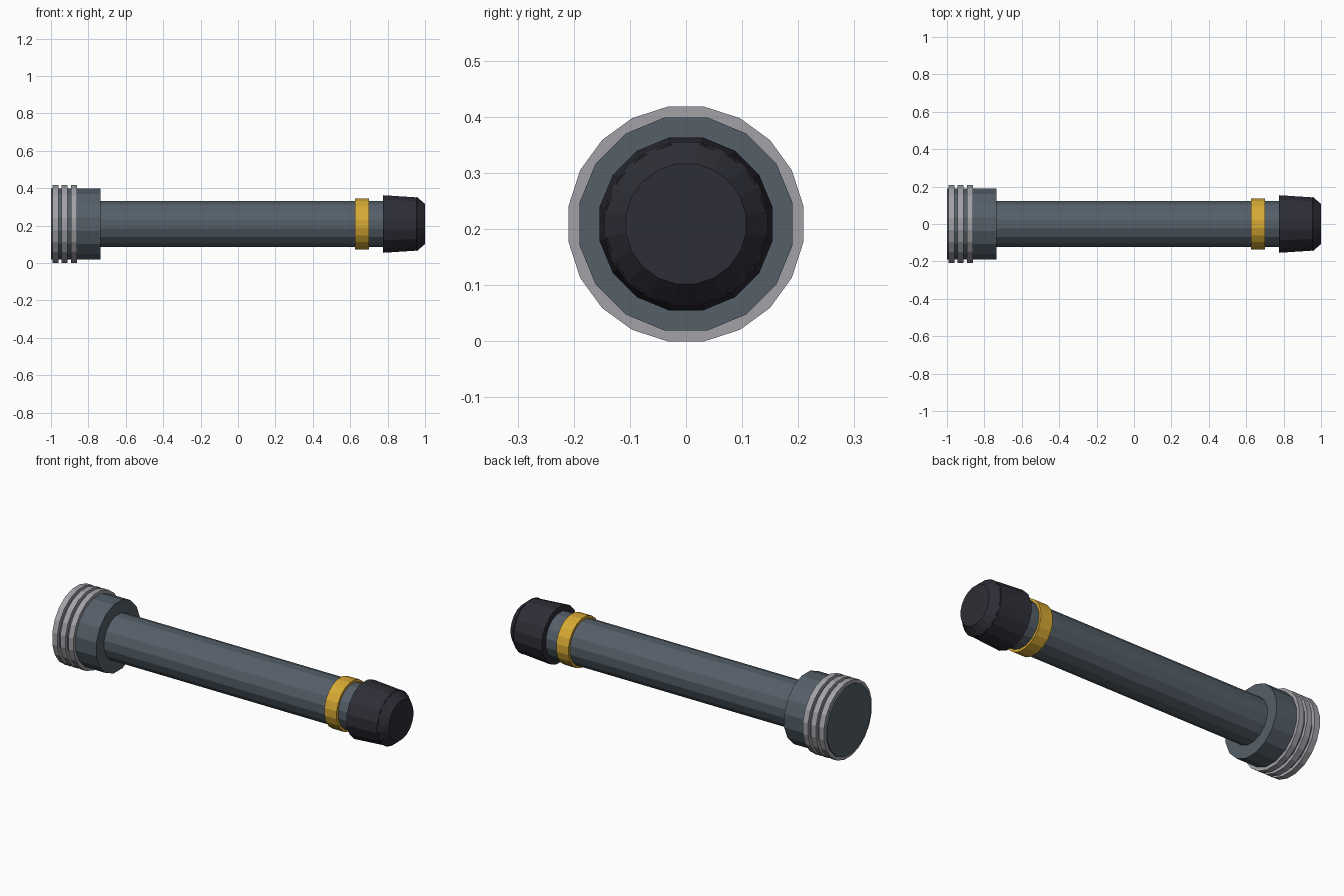
import bpy
import math
from mathutils import Matrix

if "Cube" in bpy.data.objects:
    bpy.data.objects.remove(bpy.data.objects["Cube"])

AXIS_HEIGHT = 0.209


def material(name, color):
    mat = bpy.data.materials.new(name)
    mat.use_nodes = True
    mat.diffuse_color = color
    bsdf = next(n for n in mat.node_tree.nodes if n.type == 'BSDF_PRINCIPLED')
    bsdf.inputs["Base Color"].default_value = color
    return mat


slate = material("slate grey", (0.09, 0.115, 0.14, 1))
steel = material("light steel", (0.36, 0.36, 0.39, 1))
gold = material("gold", (0.68, 0.40, 0.035, 1))
black = material("dark rubber", (0.027, 0.027, 0.038, 1))


def barrel(name, x0, x1, r0, r1, sides, mat):
    """Faceted cylinder or cone along x with a flat facet on top; radii are to the flats."""
    grow = 1 / math.cos(math.pi / sides)
    bpy.ops.mesh.primitive_cone_add(vertices=sides, radius1=r0 * grow,
                                    radius2=r1 * grow, depth=x1 - x0)
    obj = bpy.context.object
    obj.name = name
    turn = Matrix.Rotation(math.pi / 2, 4, 'Y') @ Matrix.Rotation(math.pi / sides, 4, 'Z')
    obj.data.transform(turn)
    obj.location = ((x0 + x1) / 2, 0, AXIS_HEIGHT)
    obj.data.materials.append(mat)
    return obj


# Shaft and wide head
barrel("shaft", -0.74, 0.80, 0.122, 0.122, 16, slate)
barrel("head", -1.0, -0.735, 0.19, 0.19, 16, slate)

# Three ridges around the head
for i in range(3):
    x = -0.976 + 0.049 * i
    barrel(f"head_ridge_{i + 1}", x - 0.016, x + 0.016, 0.209, 0.209, 20, steel)

# Band near the tip
barrel("gold_band", 0.625, 0.70, 0.136, 0.136, 20, gold)

# Tapered grip and bevelled end cap
barrel("tip_grip", 0.774, 0.96, 0.154, 0.142, 16, black)
barrel("tip_cap", 0.955, 1.0, 0.146, 0.107, 20, black)
